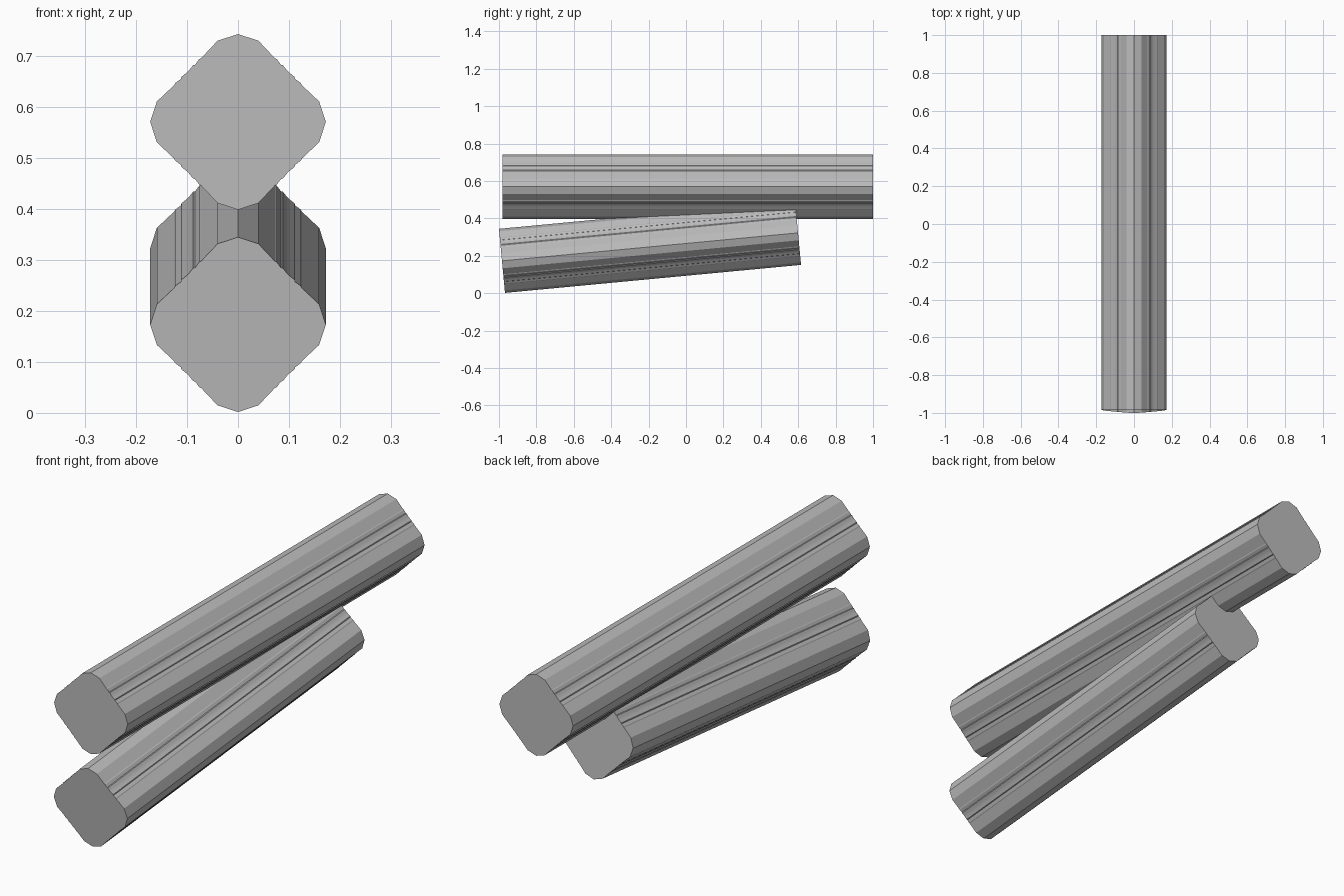
import bpy, bmesh, math
from mathutils import Matrix

if "Cube" in bpy.data.objects:
    bpy.data.objects.remove(bpy.data.objects["Cube"])

grey = bpy.data.materials.new("plain grey")
grey.diffuse_color = (0.5, 0.5, 0.5, 1)
grey.use_nodes = True
grey.node_tree.nodes["Principled BSDF"].inputs["Base Color"].default_value = grey.diffuse_color

# One quarter of the cross-section: rounded corner, then a slightly hollow ridged side
QUARTER = [(0.0, 0.172), (0.04, 0.159), (0.072, 0.125), (0.076, 0.123),
           (0.084, 0.112), (0.088, 0.111), (0.096, 0.101), (0.101, 0.096),
           (0.111, 0.088), (0.112, 0.084), (0.123, 0.076), (0.125, 0.072),
           (0.159, 0.04)]


def log(name, length, location, pitch):
    """Prism running along +y from its front end, tilted up by pitch."""
    bm = bmesh.new()
    ring = []
    for q in range(4):
        c, s = round(math.cos(q * math.pi / 2)), round(math.sin(q * math.pi / 2))
        ring += [bm.verts.new((x * c + z * s, 0, -x * s + z * c)) for x, z in QUARTER]
    face = bm.faces.new(ring)
    ext = bmesh.ops.extrude_face_region(bm, geom=[face], use_keep_orig=True)
    verts = [v for v in ext["geom"] if isinstance(v, bmesh.types.BMVert)]
    bmesh.ops.translate(bm, verts=verts, vec=(0, length, 0))
    bmesh.ops.recalc_face_normals(bm, faces=bm.faces)
    bmesh.ops.transform(bm, verts=bm.verts,
                        matrix=Matrix.Translation(location) @ Matrix.Rotation(pitch, 4, 'X'))
    mesh = bpy.data.meshes.new(name)
    bm.to_mesh(mesh)
    bm.free()
    mesh.materials.append(grey)
    bpy.context.collection.objects.link(bpy.data.objects.new(name, mesh))


# Level upper log resting on the tilted, shorter lower log
log("upper_log", 1.982, (0, -0.982, 0.570), 0)
log("lower_log", 1.59, (0, -0.984, 0.173), math.radians(5.4))
